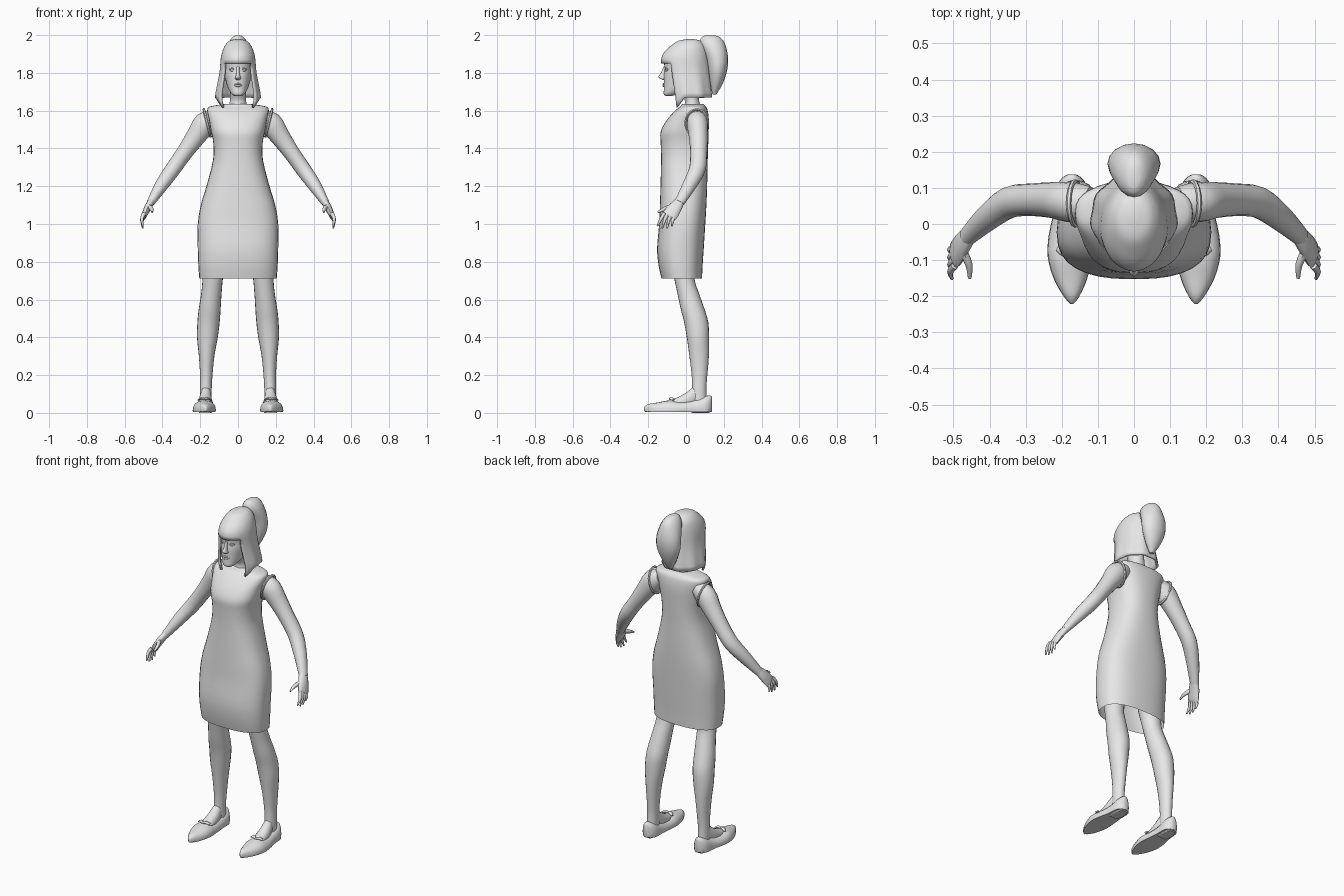
import bpy, bmesh, math
from mathutils import Vector

grey = bpy.data.materials.new("light_grey")
grey.diffuse_color = (0.8, 0.8, 0.8, 1)


def spline(rows, steps=3):
    """Smoothly resample rows of numbers (Catmull-Rom)."""
    out = []
    for i in range(len(rows) - 1):
        a, b, c, d = rows[max(i - 1, 0)], rows[i], rows[i + 1], rows[min(i + 2, len(rows) - 1)]
        for s in range(steps):
            t = s / steps
            out.append([0.5 * (2 * q + (r - p) * t + (2 * p - 5 * q + 4 * r - u) * t * t
                               + (3 * q - p - 3 * r + u) * t ** 3) for p, q, r, u in zip(a, b, c, d)])
    return out + [list(rows[-1])]


def finish(name, bm, mirror=False, angle=50):
    bmesh.ops.recalc_face_normals(bm, faces=bm.faces)
    me = bpy.data.meshes.new(name)
    bm.to_mesh(me)
    bm.free()
    me.materials.append(grey)
    ob = bpy.data.objects.new(name, me)
    bpy.context.collection.objects.link(ob)
    if mirror:
        ob.modifiers.new("mirror", 'MIRROR')
    bpy.ops.object.select_all(action='DESELECT')
    ob.select_set(True)
    bpy.context.view_layer.objects.active = ob
    bpy.ops.object.shade_smooth_by_angle(angle=math.radians(angle))
    return ob


def skin(name, rings, caps=(True, True), mirror=False):
    """Join rings of points into a closed surface."""
    bm = bmesh.new()
    vs = [[bm.verts.new(p) for p in r] for r in rings]
    n = len(vs[0])
    for a, b in zip(vs, vs[1:]):
        for i in range(n):
            j = (i + 1) % n
            bm.faces.new((a[i], a[j], b[j], b[i]))
    if caps[0]:
        bm.faces.new(vs[0])
    if caps[1]:
        bm.faces.new(vs[-1])
    return finish(name, bm, mirror)


def power(v, e):
    return math.copysign(abs(v) ** e, v)


def loft(name, rows, axis='z', n=24, e=1.0, floor=None, **kw):
    """Rows: position along axis, half width, low edge, high edge, x centre."""
    rings = []
    for t, w, lo, hi, xc in spline(rows):
        ring = []
        for i in range(n):
            a = math.tau * i / n
            x = xc + w * power(math.cos(a), e)
            o = (lo + hi) / 2 + (hi - lo) / 2 * power(math.sin(a), e)
            if axis == 'y':
                ring.append((x, t, max(o, floor)))
            else:
                ring.append((x, o, t))
        rings.append(ring)
    return skin(name, rings, **kw)


def tube(name, rows, side=(0, 1, 0), n=12, mirror=True, steps=3):
    """Rows: x, y, z, radius along side, radius across it."""
    pts = spline(rows, steps)
    rings = []
    for k, p in enumerate(pts):
        c = Vector(p[:3])
        d = (Vector(pts[min(k + 1, len(pts) - 1)][:3]) - Vector(pts[max(k - 1, 0)][:3])).normalized()
        s = Vector(side)
        s = (s - d * s.dot(d)).normalized()
        u = d.cross(s)
        rings.append([c + s * p[3] * math.cos(math.tau * i / n) + u * p[4] * math.sin(math.tau * i / n)
                      for i in range(n)])
    return skin(name, rings, mirror=mirror)


# Dress, open at the hem
loft("dress", [
    (0.712, 0.205, -0.130, 0.085, 0), (0.78, 0.210, -0.145, 0.088, 0),
    (0.87, 0.213, -0.153, 0.094, 0), (1.00, 0.213, -0.142, 0.102, 0),
    (1.10, 0.197, -0.138, 0.108, 0), (1.20, 0.167, -0.135, 0.112, 0),
    (1.34, 0.132, -0.132, 0.115, 0), (1.43, 0.131, -0.134, 0.118, 0),
    (1.49, 0.143, -0.134, 0.120, 0), (1.55, 0.153, -0.102, 0.121, 0),
    (1.60, 0.163, -0.058, 0.115, 0), (1.622, 0.148, -0.030, 0.105, 0),
    (1.635, 0.070, -0.022, 0.090, 0)], n=32, e=0.8, caps=(False, True))

# Sleeve edge around each armhole
rim = []
for i in range(17):
    a = math.tau * i / 16
    rim.append((0.163 + 0.018 * math.sin(a), 0.057 + 0.06 * math.cos(a), 1.535 + 0.072 * math.sin(a), 0.007, 0.007))
tube("armhole_edge", rim, side=(1, 0, 0.01), n=6, steps=1)

# Neck and head
loft("neck", [(1.60, 0.055, -0.02, 0.085, 0), (1.65, 0.043, -0.005, 0.07, 0),
              (1.70, 0.043, -0.03, 0.065, 0), (1.76, 0.046, -0.06, 0.06, 0)])
loft("head", [(1.678, 0.018, -0.108, -0.075, 0), (1.688, 0.034, -0.118, -0.04, 0),
              (1.715, 0.051, -0.117, 0.02, 0), (1.75, 0.063, -0.117, 0.07, 0),
              (1.79, 0.071, -0.117, 0.09, 0), (1.825, 0.073, -0.113, 0.10, 0),
              (1.87, 0.075, -0.117, 0.10, 0), (1.92, 0.066, -0.095, 0.085, 0),
              (1.95, 0.04, -0.05, 0.05, 0)], n=28, e=0.9)

# Face details
loft("nose", [(1.762, 0.008, -0.122, -0.10, 0), (1.770, 0.017, -0.137, -0.10, 0),
              (1.780, 0.013, -0.146, -0.10, 0), (1.80, 0.009, -0.133, -0.10, 0),
              (1.835, 0.007, -0.118, -0.10, 0)], n=12)
for name, z, w in (("upper_lip", 1.741, 0.005), ("lower_lip", 1.731, 0.006)):
    tube(name, [(-0.025, -0.108, 1.736, 0.002, 0.002), (0, -0.119, z, w, w),
                (0.025, -0.108, 1.736, 0.002, 0.002)], side=(0, 0, 1), n=8, mirror=False)
for name, z, r in (("upper_eyelid", 1.824, 0.004), ("lower_eyelid", 1.810, 0.003)):
    tube(name, [(0.017, -0.110, 1.814, 0.001, 0.001), (0.032, -0.106, z, r, r),
                (0.048, -0.092, 1.817, 0.001, 0.001)], side=(0, 0, 1), n=8)

# Bobbed hair: rows around the head with an opening for the face
shape = spline([(1.979, 0.012, 0.01, 0.04), (1.970, 0.045, -0.04, 0.075), (1.945, 0.069, -0.078, 0.10),
                (1.91, 0.084, -0.115, 0.112), (1.87, 0.092, -0.131, 0.118), (1.80, 0.098, -0.124, 0.125),
                (1.72, 0.113, -0.112, 0.135), (1.66, 0.120, -0.104, 0.142), (1.60, 0.100, -0.095, 0.142)], 4)


def hair_ring(z):
    for a, b in zip(shape, shape[1:]):
        if z >= b[0]:
            t = (a[0] - z) / (a[0] - b[0])
            return [p + (q - p) * t for p, q in zip(a, b)]
    return shape[-1]


def hair_point(t, z):
    _, w, lo, hi = hair_ring(z)
    wave = 1 + 0.025 * math.cos(9 * t) * min(1, max(0, (1.9 - z) / 0.2))
    return (w * wave * math.sin(t), (lo + hi) / 2 - (hi - lo) / 2 * wave * math.cos(t), z)


COLS, FRINGE = 48, 1.85
OPENING = math.radians(54)
bm = bmesh.new()
grid = []
levels = [r[0] for r in shape if r[0] > FRINGE + 0.005]
for k in range(len(levels) + 8):
    row = []
    for i in range(COLS):
        t = math.tau * i / COLS
        if k < len(levels):
            z = levels[k]
        else:
            back = abs((t + math.pi) % math.tau - math.pi)
            bottom = 1.615 + 0.055 * min(1, max(0, (back - OPENING) / 0.4))
            z = FRINGE - (k - len(levels)) / 7 * (FRINGE - bottom)
        row.append(bm.verts.new(hair_point(t, min(z, 1.979))))
    grid.append(row)
for k, (a, b) in enumerate(zip(grid, grid[1:])):
    for i in range(COLS):
        t = math.tau * (i + 0.5) / COLS
        if k >= len(levels) and min(t, math.tau - t) < OPENING:
            continue
        j = (i + 1) % COLS
        bm.faces.new((a[i], a[j], b[j], b[i]))
bm.faces.new(grid[0])
bmesh.ops.delete(bm, geom=[v for v in bm.verts if not v.link_faces], context='VERTS')
hair = finish("bobbed_hair", bm)
solid = hair.modifiers.new("thickness", 'SOLIDIFY')
solid.thickness, solid.offset = 0.012, -1

# Ponytail
loft("ponytail", [(1.998, 0.015, 0.10, 0.155, 0), (1.985, 0.034, 0.08, 0.185, 0),
                  (1.95, 0.055, 0.075, 0.208, 0), (1.88, 0.072, 0.105, 0.223, 0),
                  (1.81, 0.070, 0.118, 0.217, 0), (1.74, 0.044, 0.128, 0.193, 0),
                  (1.685, 0.012, 0.140, 0.160, 0)], n=16)

# Arms
tube("arm", [(0.12, 0.058, 1.565, 0.045, 0.040), (0.172, 0.060, 1.533, 0.056, 0.062),
             (0.225, 0.066, 1.46, 0.050, 0.052), (0.285, 0.067, 1.375, 0.045, 0.043),
             (0.345, 0.060, 1.290, 0.044, 0.041), (0.405, 0.018, 1.205, 0.037, 0.035),
             (0.463, -0.036, 1.112, 0.027, 0.021)], n=16)

# Hands: palm, four fingers and a thumb
tube("palm", [(0.455, -0.028, 1.125, 0.025, 0.019), (0.476, -0.055, 1.09, 0.035, 0.019),
              (0.494, -0.083, 1.05, 0.040, 0.015), (0.499, -0.092, 1.037, 0.034, 0.010)])
for i in range(4):
    f = i / 3
    tip_z = 0.995 - 0.02 * math.sin(math.pi * (f * 0.8 + 0.1))
    tube("finger_%d" % (i + 1), [
        (0.497, -0.064 - 0.052 * f, 1.038 + 0.018 * f, 0.010, 0.011),
        (0.509, -0.072 - 0.060 * f, 1.016 + 0.012 * f, 0.009, 0.009),
        (0.504, -0.074 - 0.078 * f, tip_z, 0.004, 0.004)], n=8)
tube("thumb", [(0.474, -0.075, 1.093, 0.014, 0.012), (0.457, -0.113, 1.080, 0.011, 0.010),
               (0.455, -0.150, 1.062, 0.005, 0.005)], side=(0, 0, 1), n=8)

# Legs
loft("leg", [(0.05, 0.030, 0.030, 0.110, 0.170), (0.13, 0.031, 0.032, 0.108, 0.170),
             (0.20, 0.033, 0.030, 0.113, 0.168), (0.30, 0.041, 0.018, 0.121, 0.166),
             (0.40, 0.055, 0.004, 0.122, 0.162), (0.48, 0.059, -0.010, 0.118, 0.156),
             (0.55, 0.058, -0.028, 0.098, 0.150), (0.63, 0.054, -0.045, 0.070, 0.141),
             (0.71, 0.054, -0.062, 0.045, 0.134), (0.82, 0.062, -0.085, 0.050, 0.125)],
     n=20, mirror=True)
# Instep running down into the shoe
loft("instep", [(-0.10, 0.028, 0.02, 0.065, 0.176), (-0.04, 0.035, 0.02, 0.085, 0.174),
                (0.01, 0.034, 0.02, 0.115, 0.172), (0.05, 0.026, 0.03, 0.15, 0.170)],
     axis='y', n=14, floor=0.02, mirror=True)

# Pointed flat shoes
loft("shoe", [(-0.222, 0.004, 0.012, 0.030, 0.172), (-0.20, 0.022, -0.012, 0.046, 0.173),
              (-0.15, 0.047, -0.03, 0.055, 0.176), (-0.09, 0.061, -0.04, 0.066, 0.178),
              (-0.03, 0.058, -0.04, 0.060, 0.178), (0.04, 0.047, -0.04, 0.068, 0.174),
              (0.10, 0.043, -0.04, 0.088, 0.172), (0.127, 0.028, -0.02, 0.092, 0.172),
              (0.137, 0.012, 0.01, 0.085, 0.172)], axis='y', n=20, e=0.85, floor=0.006, mirror=True)
loft("heel_pad", [(0.03, 0.030, -0.01, 0.02, 0.174), (0.08, 0.036, -0.01, 0.02, 0.173),
                  (0.125, 0.022, -0.01, 0.02, 0.172)], axis='y', n=12, floor=0.0, mirror=True)

# Bow on each shoe
for s, name in ((-1, "bow_inner"), (1, "bow_outer")):
    tube(name, [(0.176, -0.085, 0.073, 0.005, 0.006), (0.176 + 0.018 * s, -0.078, 0.077, 0.012, 0.006),
                (0.176 + 0.036 * s, -0.068, 0.068, 0.008, 0.004)], n=8)
